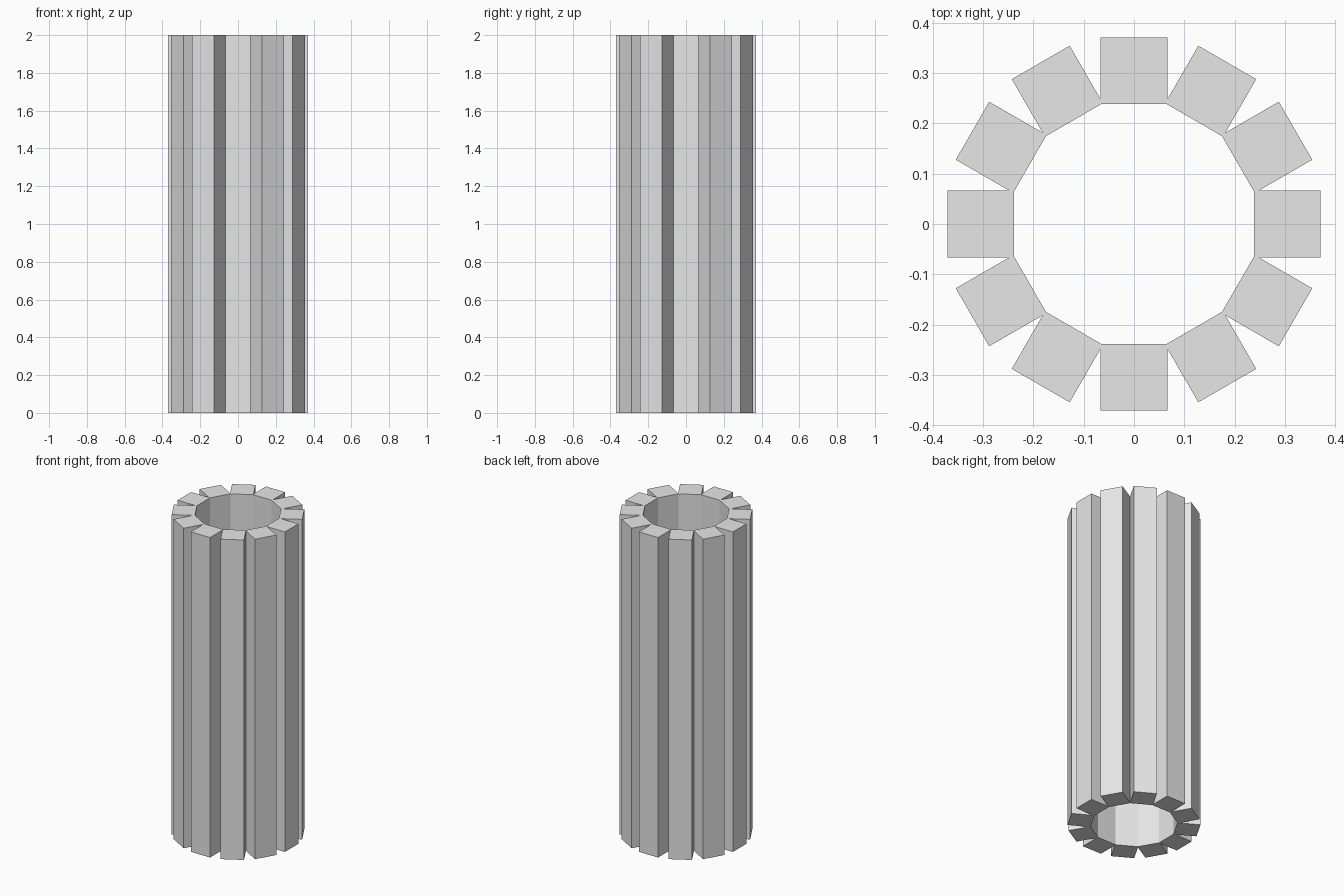
import bpy, bmesh, math
from mathutils import Matrix

if "Cube" in bpy.data.objects:
    bpy.data.objects.remove(bpy.data.objects["Cube"])

COUNT = 12
R_IN, R_OUT = 0.239, 0.371
WIDTH, HEIGHT = 0.133, 2.0

grey = bpy.data.materials.new("light grey")
grey.diffuse_color = (0.8, 0.8, 0.8, 1)
grey.use_nodes = True
grey.node_tree.nodes["Principled BSDF"].inputs["Base Color"].default_value = grey.diffuse_color


def stave(index):
    """One upright square bar, placed on the ring."""
    bm = bmesh.new()
    bmesh.ops.create_cube(bm, size=1)
    place = (Matrix.Rotation(index * math.tau / COUNT, 4, 'Z')
             @ Matrix.Translation(((R_IN + R_OUT) / 2, 0, HEIGHT / 2))
             @ Matrix.Diagonal((R_OUT - R_IN, WIDTH, HEIGHT, 1)))
    bm.transform(place)
    mesh = bpy.data.meshes.new("stave")
    bm.to_mesh(mesh)
    bm.free()
    mesh.materials.append(grey)
    obj = bpy.data.objects.new(f"stave_{index + 1}", mesh)
    bpy.context.collection.objects.link(obj)


# Ring of bars forming a hollow fluted column
for i in range(COUNT):
    stave(i)
